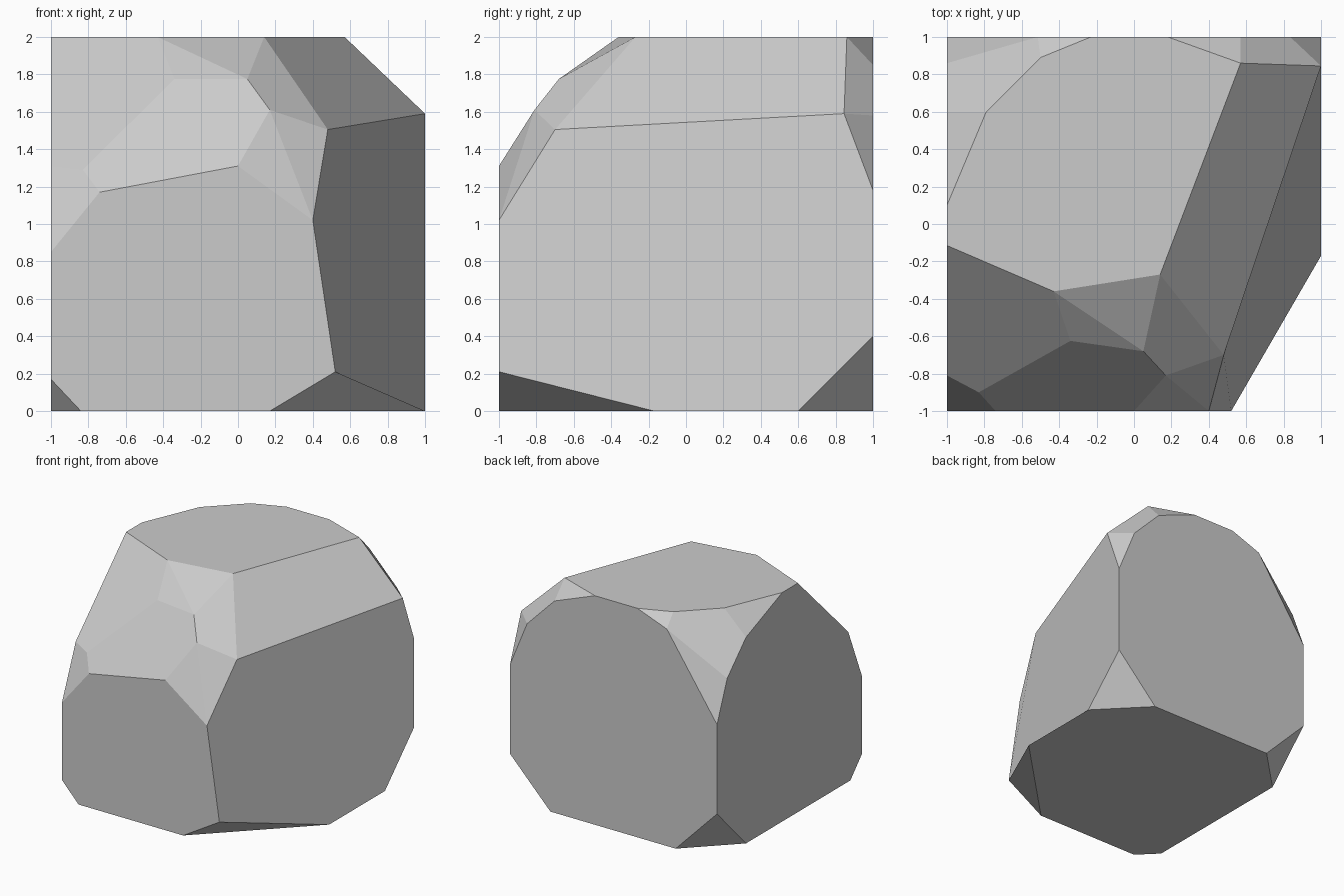
import bpy
import bmesh
import math

default_cube = bpy.data.objects.get("Cube")
if default_cube:
    bpy.data.objects.remove(default_cube, do_unlink=True)

# Single stone colour
stone_grey = bpy.data.materials.new("stone_grey")
stone_grey.use_nodes = True
grey = (0.6, 0.6, 0.6, 1)
stone_grey.diffuse_color = grey
shader = stone_grey.node_tree.nodes["Principled BSDF"]
shader.inputs["Base Color"].default_value = grey
shader.inputs["Roughness"].default_value = 0.9


def outline(axis, level, corners):
    """Place a flat 2D outline on the side of the block where axis equals level."""
    points = []
    for first, second in corners:
        point = [first, second]
        point.insert("xyz".index(axis), level)
        points.append(tuple(point))
    return points


# Flat sides of the rough block; corners shared by two sides appear once
top = outline("z", 2, [(.14, -.27), (-.43, -.36), (-1, -.115), (-1, .1), (-.79, .6),
                       (-.5, .89), (-.23, 1), (.18, 1), (.57, .86)])
bottom = outline("z", 0, [(.17, -1), (1, -.17), (1, .6), (.61, 1),
                          (-.6, 1), (-1, .6), (-1, -.84), (-.84, -1)])
front = outline("y", -1, [(0, 1.31), (-.74, 1.17), (-1, .85), (-1, .17),
                          (.52, .21), (.4, 1.02)])
back = outline("y", 1, [(-1, .41), (-1, 1.19), (-.515, 1.895), (.57, 1.85),
                        (.835, 1.58), (1, 1.18), (1, .4)])
left_flank = outline("x", -1, [(-.81, 1.31), (.6, 1.8), (.86, 1.54)])
right_flank = outline("x", 1, [(.845, 1.59)])

# Chipped corners between the front and the top
chips = [(.48, -.7, 1.505), (.17, -.81, 1.61), (.05, -.68, 1.775),
         (-.34, -.625, 1.775), (-.83, -.9, 1.29)]

# Wrap the sides and chips, leaving a chamfer facet between each pair
bm = bmesh.new()
for point in top + bottom + front + back + left_flank + right_flank + chips:
    bm.verts.new(point)
bmesh.ops.convex_hull(bm, input=bm.verts[:])
bmesh.ops.dissolve_limit(bm, angle_limit=math.radians(6),
                         verts=bm.verts[:], edges=bm.edges[:])

# Join the broad, slightly bowed flank into one facet
bm.normal_update()
flank = [face for face in bm.faces if face.normal.x > 0.85]
if len(flank) > 1:
    bmesh.ops.dissolve_faces(bm, faces=flank, use_verts=False)
bmesh.ops.recalc_face_normals(bm, faces=bm.faces[:])
for face in bm.faces:
    face.smooth = False

mesh = bpy.data.meshes.new("rock")
bm.to_mesh(mesh)
bm.free()
mesh.materials.append(stone_grey)
rock = bpy.data.objects.new("rock", mesh)
bpy.context.collection.objects.link(rock)
